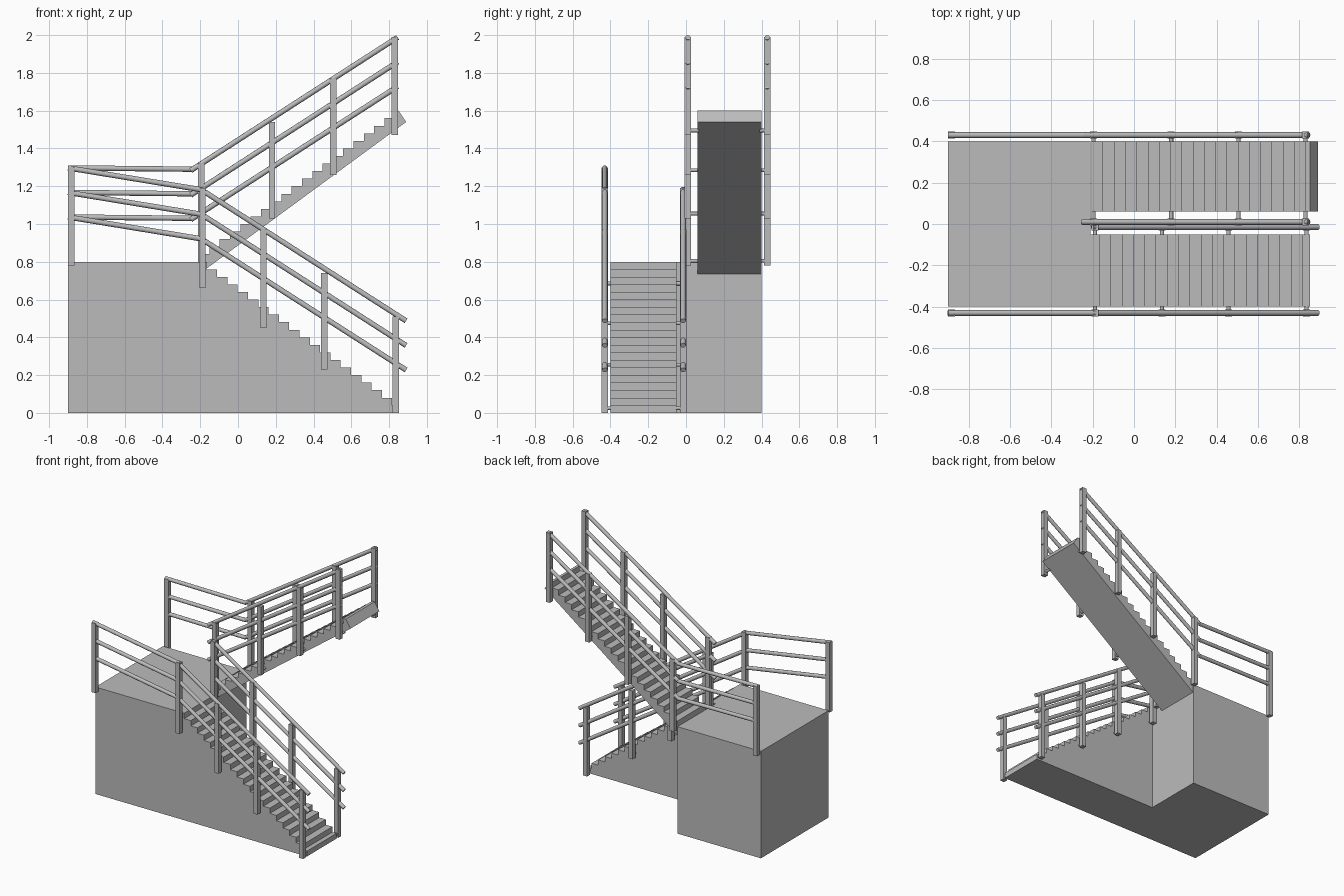
import bpy, bmesh
from mathutils import Vector

cube = bpy.data.objects.get("Cube")
if cube:
    bpy.data.objects.remove(cube, do_unlink=True)

grey = bpy.data.materials.new("light_grey")
grey.use_nodes = True
GREY = (0.5, 0.5, 0.5, 1)
grey.diffuse_color = GREY
grey.node_tree.nodes["Principled BSDF"].inputs["Base Color"].default_value = GREY


def finish(name, bm):
    bmesh.ops.recalc_face_normals(bm, faces=bm.faces)
    mesh = bpy.data.meshes.new(name)
    bm.to_mesh(mesh)
    bm.free()
    mesh.materials.append(grey)
    obj = bpy.data.objects.new(name, mesh)
    bpy.context.collection.objects.link(obj)
    return obj


def extrude_profile(name, outline, y0, y1):
    """Closed x/z outline made solid between two y values."""
    bm = bmesh.new()
    face = bm.faces.new([bm.verts.new((x, y0, z)) for x, z in outline])
    ext = bmesh.ops.extrude_face_region(bm, geom=[face])
    verts = [v for v in ext["geom"] if isinstance(v, bmesh.types.BMVert)]
    bmesh.ops.translate(bm, verts=verts, vec=(0, y1 - y0, 0))
    return finish(name, bm)


def box(name, x0, x1, y0, y1, z0, z1):
    return extrude_profile(name, [(x0, z0), (x1, z0), (x1, z1), (x0, z1)], y0, y1)


def tube(name, a, b, radius):
    """Round bar between two points."""
    a, b = Vector(a), Vector(b)
    bm = bmesh.new()
    bmesh.ops.create_cone(bm, cap_ends=True, segments=12, radius1=radius,
                          radius2=radius, depth=(b - a).length)
    bmesh.ops.rotate(bm, verts=bm.verts,
                     matrix=(b - a).to_track_quat("Z", "Y").to_matrix())
    bmesh.ops.translate(bm, verts=bm.verts, vec=(a + b) / 2)
    for f in bm.faces:
        f.smooth = len(f.verts) == 4
    for e in bm.edges:
        e.smooth = all(len(f.verts) == 4 for f in e.link_faces)
    return finish(name, bm)


EDGE, END = -0.21, 0.85      # flight limits along x
GOING, RISE, STEPS = 0.0545, 0.04, 20
POST, RAIL, GAP = 0.017, 0.014, 0.13

# Landing block
box("landing", -0.9, EDGE, -0.4, 0.4, 0, 0.8)

# Lower flight: solid down to the ground, descending toward +x
outline = [(EDGE, 0), (EDGE, 0.8)]
for i in range(STEPS):
    x = min(-0.165 + GOING * i, END)
    z = 0.8 - RISE * i
    outline += [(x, z), (x, z - RISE)]
extrude_profile("lower_flight", outline, -0.4, -0.05)

# Upper flight: sloped slab with steps, rising toward +x
outline = [(EDGE + 0.004, 0.735)]
for i in range(STEPS):
    x = EDGE + 0.004 + GOING * i
    z = 0.8 + RISE * i
    outline += [(x, z), (x, z + RISE)]
outline += [(END, 1.6), (0.89, 1.54)]
extrude_profile("upper_flight", outline, 0.06, 0.4)


def post(name, x, y, z0, z1, wall=None):
    """Square post, with a fixing pin when it stands beside a flight."""
    box(name, x - POST, x + POST, y - POST, y + POST, z0, z1)
    if wall is not None:
        tube(name + "_pin", (x, y, z0 + 0.025), (x, wall, z0 + 0.025), 0.01)


def rails(name, a, b, y):
    """Three parallel bars; a and b are x/z ends of the top bar."""
    for i, level in enumerate(("top", "middle", "bottom")):
        tube(f"{name}_{level}", (a[0], y, a[1] - GAP * i),
             (b[0], y, b[1] - GAP * i), RAIL)


LOWER_POSTS = [(-0.188, 0.66, 1.19), (0.135, 0.45, 0.97),
               (0.457, 0.23, 0.74), (0.835, 0, 0.51)]
UPPER_POSTS = [(-0.195, 0.78, 1.32), (0.18, 1.03, 1.54),
               (0.505, 1.26, 1.77), (0.83, 1.47, 1.99)]

# Lower flight railings
for side, y, wall in (("outer", -0.43, -0.39), ("inner", -0.015, -0.06)):
    for i, (x, z0, z1) in enumerate(LOWER_POSTS):
        post(f"lower_{side}_post_{i + 1}", x, y, z0, z1, wall)
    rails(f"lower_{side}_rail", (-0.2, 1.185), (0.89, 0.487), y)

# Upper flight railings
for side, y, wall, start in (("outer", 0.43, 0.39, (-0.235, 1.293)),
                             ("inner", 0.01, 0.07, (-0.25, 1.283))):
    for i, (x, z0, z1) in enumerate(UPPER_POSTS):
        post(f"upper_{side}_post_{i + 1}", x, y, z0, z1, wall)
    rails(f"upper_{side}_rail", start, (0.845, 1.988), y)

# Landing railings
for side, y, end in (("front", -0.43, (-0.185, 1.18)), ("back", 0.43, (-0.235, 1.29))):
    post(f"landing_{side}_post", -0.883, y, 0.78, 1.3)
    rails(f"landing_{side}_rail", (-0.9, 1.297), end, y)
